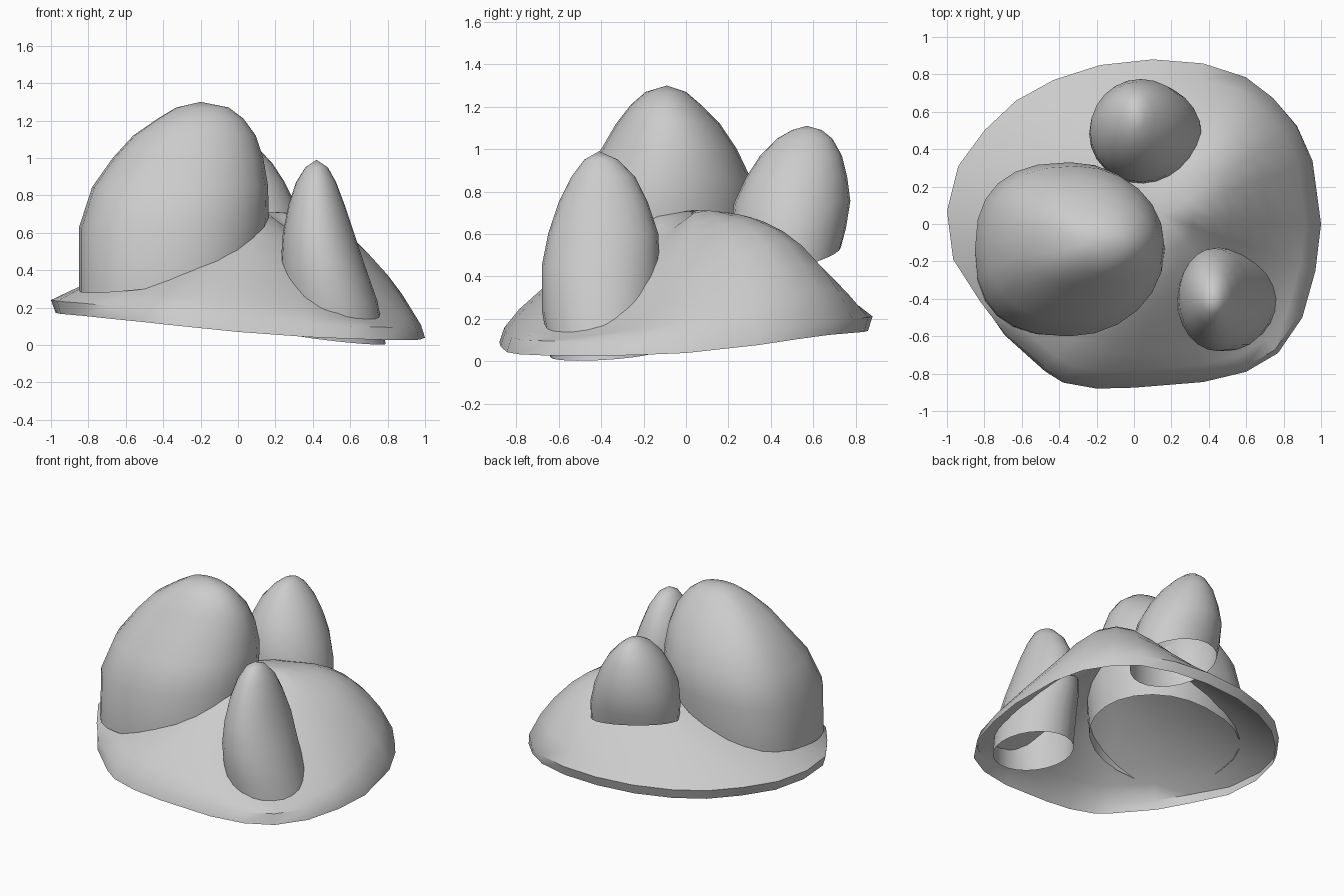
import bpy, math

if "Cube" in bpy.data.objects:
    bpy.data.objects.remove(bpy.data.objects["Cube"])

def make_object(name, verts, faces):
    me = bpy.data.meshes.new(name)
    me.from_pydata(verts, [], faces)
    me.update()
    ob = bpy.data.objects.new(name, me)
    bpy.context.collection.objects.link(ob)
    bpy.ops.object.select_all(action='DESELECT')
    ob.select_set(True)
    bpy.context.view_layer.objects.active = ob
    bpy.ops.object.shade_smooth_by_angle(angle=math.radians(45))
    return ob

def loft(name, rings, tip):
    """Skin equal-sized rings (bottom to top) and close onto a tip point."""
    n = len(rings[0])
    verts = [v for r in rings for v in r] + [tip]
    faces = []
    for k in range(len(rings) - 1):
        for i in range(n):
            j = (i + 1) % n
            faces.append((k*n + i, k*n + j, (k+1)*n + j, (k+1)*n + i))
    k = len(rings) - 1
    for i in range(n):
        faces.append((k*n + i, k*n + (i+1) % n, len(verts) - 1))
    return make_object(name, verts, faces)

def power(v, e):
    return math.copysign(abs(v) ** e, v)

def shell_cone(name, sections, tip, tilt, boxy=1.0, sides=24):
    """sections: (z, xmin, xmax, ymin, ymax, tilt amount); open at the bottom."""
    rings = []
    for z, x0, x1, y0, y1, amount in sections:
        ring = []
        for i in range(sides):
            a = 2 * math.pi * i / sides
            c, s = math.cos(a), math.sin(a)
            if c < 0:
                c, s = power(c, boxy), power(s, boxy)
            dx, dy = (x1 - x0) / 2 * c, (y1 - y0) / 2 * s
            dz = amount * (tilt[0] * dx + tilt[1] * dy)
            ring.append(((x0 + x1) / 2 + dx, (y0 + y1) / 2 + dy, max(0, z + dz)))
        rings.append(ring)
    return loft(name, rings, tip)

# Base mound: outline of the rim, seen from above
OUTLINE = [(1.0, 0.0), (.96, .34), (.88, .53), (.75, .68), (.6, .79), (.37, .86),
           (.1, .88), (-.18, .85), (-.43, .77), (-.63, .66), (-.8, .5), (-.94, .31),
           (-1, .07), (-.97, -.19), (-.83, -.42), (-.7, -.6), (-.48, -.79), (-.38, -.85),
           (-.2, -.88), (0, -.875), (.37, -.845), (.6, -.79), (.77, -.69), (.9, -.5), (.97, -.25)]
PEAK = (.15, .05, .72)
# heights at one third, two thirds and the rim, every 45 degrees
HEIGHTS = [(.65, .41, .11), (.69, .57, .19), (.64, .44, .21), (.60, .42, .22),
           (.56, .41, .24), (.60, .43, .20), (.64, .41, .125), (.52, .25, .095)]

def around(k, ang):
    """Smooth cyclic interpolation of HEIGHTS column k."""
    f = (ang / (2 * math.pi) * 8) % 8
    i, t = int(f), f % 1
    a, b, c, d = (HEIGHTS[(i + o) % 8][k] for o in (-1, 0, 1, 2))
    return b + .5*t*(c - a + t*(2*a - 5*b + 4*c - d + t*(3*(b - c) + d - a)))

def mound_height(t, ang):
    p = [PEAK[2]] + [around(k, ang) for k in range(3)]
    z = 0
    for i in range(4):
        w = 1
        for j in range(4):
            if j != i:
                w *= (3*t - j) / (i - j)
        z += w * p[i]
    return z

def frontness(x, y):
    """1 on the front right of the rim (rounded lip), 0 at the back left."""
    return min(1, max(0, .5 + .9 * (.6*x - .8*y)))

rings = []
for t in (1, .9, .8, .67, .55, .43, .33, .2):
    ring = []
    for x, y in OUTLINE:
        ang = math.atan2(y - PEAK[1], x - PEAK[0])
        s = t * (1 - .025 * frontness(x, y)) if t == 1 else t
        ring.append((PEAK[0] + (x - PEAK[0]) * s, PEAK[1] + (y - PEAK[1]) * s,
                     mound_height(t, ang)))
    rings.append(ring)
# lip turning down below the rim
lip = []
for (x, y), top in zip(OUTLINE, rings[0]):
    s = .975 + .025 * frontness(x, y)
    lip.append((x * s, y * s, max(.025, top[2] - .068)))
loft("base_mound", [lip] + rings, (PEAK[0], PEAK[1], .712))

# Large leaning shell
shell_cone("large_shell", [
    (.35, -.85, .12, -.60, .29, 1), (.66, -.85, .165, -.60, .33, .5),
    (.85, -.78, .16, -.51, .31, .1), (1.0, -.67, .135, -.40, .24, 0),
    (1.12, -.56, .095, -.33, .16, 0), (1.21, -.43, .03, -.26, .07, 0),
    (1.27, -.33, -.05, -.19, .0, 0)], (-.2, -.09, 1.3), (.12, .08), boxy=.8)

# Slim shell at front right, passing through the base down to the ground
shell_cone("front_shell", [
    (.035, .26, .79, -.64, -.13, 1), (.25, .24, .745, -.68, -.13, .5),
    (.45, .23, .67, -.68, -.125, 0), (.6, .24, .62, -.65, -.13, 0),
    (.75, .27, .57, -.60, -.18, 0), (.87, .31, .525, -.54, -.24, 0),
    (.95, .36, .48, -.48, -.32, 0)], (.42, -.41, .99), (-.11, .06))

# Back shell, overhanging the rear slope
shell_cone("back_shell", [
    (.48, -.23, .365, .22, .73, 1), (.6, -.24, .36, .21, .755, .5),
    (.75, -.235, .31, .225, .775, .1), (.87, -.20, .25, .285, .76, 0),
    (.97, -.155, .185, .35, .735, 0), (1.05, -.09, .11, .43, .69, 0),
    (1.09, -.04, .06, .50, .64, 0)], (.01, .57, 1.11), (-.17, .22))
